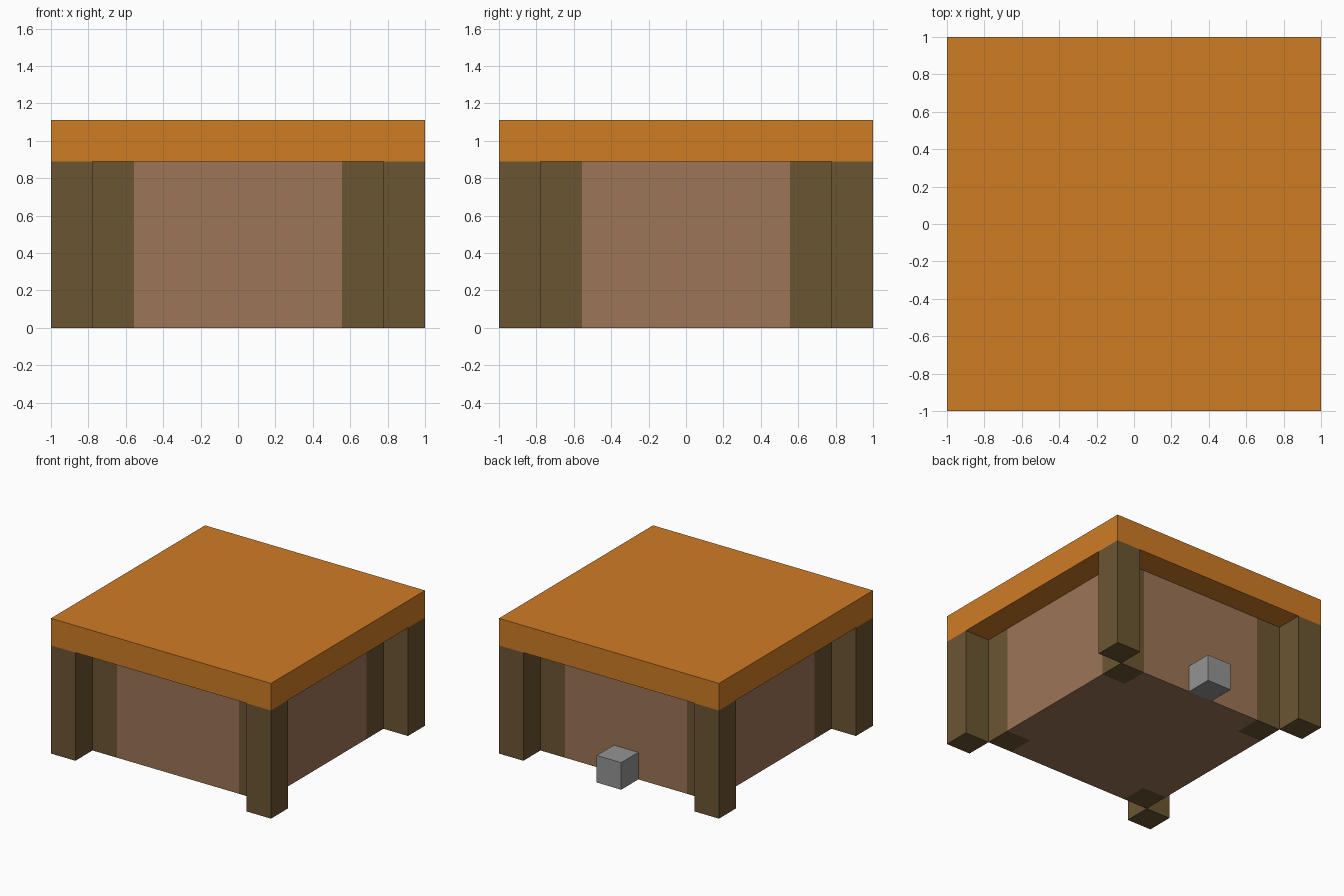
import bpy, bmesh
from mathutils import Vector

default_cube = bpy.data.objects.get("Cube")
if default_cube:
    bpy.data.objects.remove(default_cube, do_unlink=True)

U = 2 / 9  # one block of the model


def linear(c):
    c /= 255
    return c / 12.92 if c <= 0.04045 else ((c + 0.055) / 1.055) ** 2.4


def material(name, rgb):
    mat = bpy.data.materials.new(name)
    mat.use_nodes = True
    colour = (*map(linear, rgb), 1)
    mat.diffuse_color = colour
    bsdf = mat.node_tree.nodes["Principled BSDF"]
    bsdf.inputs["Base Color"].default_value = colour
    bsdf.inputs["Roughness"].default_value = 0.9
    return mat


def box(name, centre, size, *mats, cuts=()):
    """Box measured in blocks, optionally sliced at +/- cuts in x and y."""
    bm = bmesh.new()
    bmesh.ops.create_cube(bm, size=1)
    for v in bm.verts:
        v.co = Vector(c + p * s for c, p, s in zip(centre, v.co, size)) * U
    for cut in cuts:
        for normal in (Vector((1, 0, 0)), Vector((0, 1, 0))):
            for side in (-1, 1):
                bmesh.ops.bisect_plane(
                    bm, geom=bm.verts[:] + bm.edges[:] + bm.faces[:],
                    plane_co=normal * side * cut * U, plane_no=normal)
    # Faces lying beyond the cuts at a corner take the second material
    if cuts:
        for f in bm.faces:
            c = f.calc_center_median() / U
            f.material_index = int(min(abs(c.x), abs(c.y)) > cuts[0])
    mesh = bpy.data.meshes.new(name)
    bm.to_mesh(mesh)
    bm.free()
    for mat in mats:
        mesh.materials.append(mat)
    obj = bpy.data.objects.new(name, mesh)
    bpy.context.collection.objects.link(obj)
    return obj


orange = material("orange wood", (207, 124, 37))
tan = material("tan panel", (156, 117, 87))
dark = material("dark wood", (107, 85, 50))
grey = material("grey metal", (148, 148, 148))

# Top slab
box("top_slab", (0, 0, 4.5), (9, 9, 1), orange)

# Panelled body with dark corner posts
box("body", (0, 0, 2), (7, 7, 4), tan, dark, cuts=(2.5,))

# Four corner legs
for y_name, y in (("front", -4), ("back", 4)):
    for x_name, x in (("right", -4), ("left", 4)):
        box(f"{y_name}_{x_name}_leg", (x, y, 2), (1, 1, 4), dark)

# Small block on the back
box("back_block", (0, 4, 0.5), (1, 1, 1), grey)
